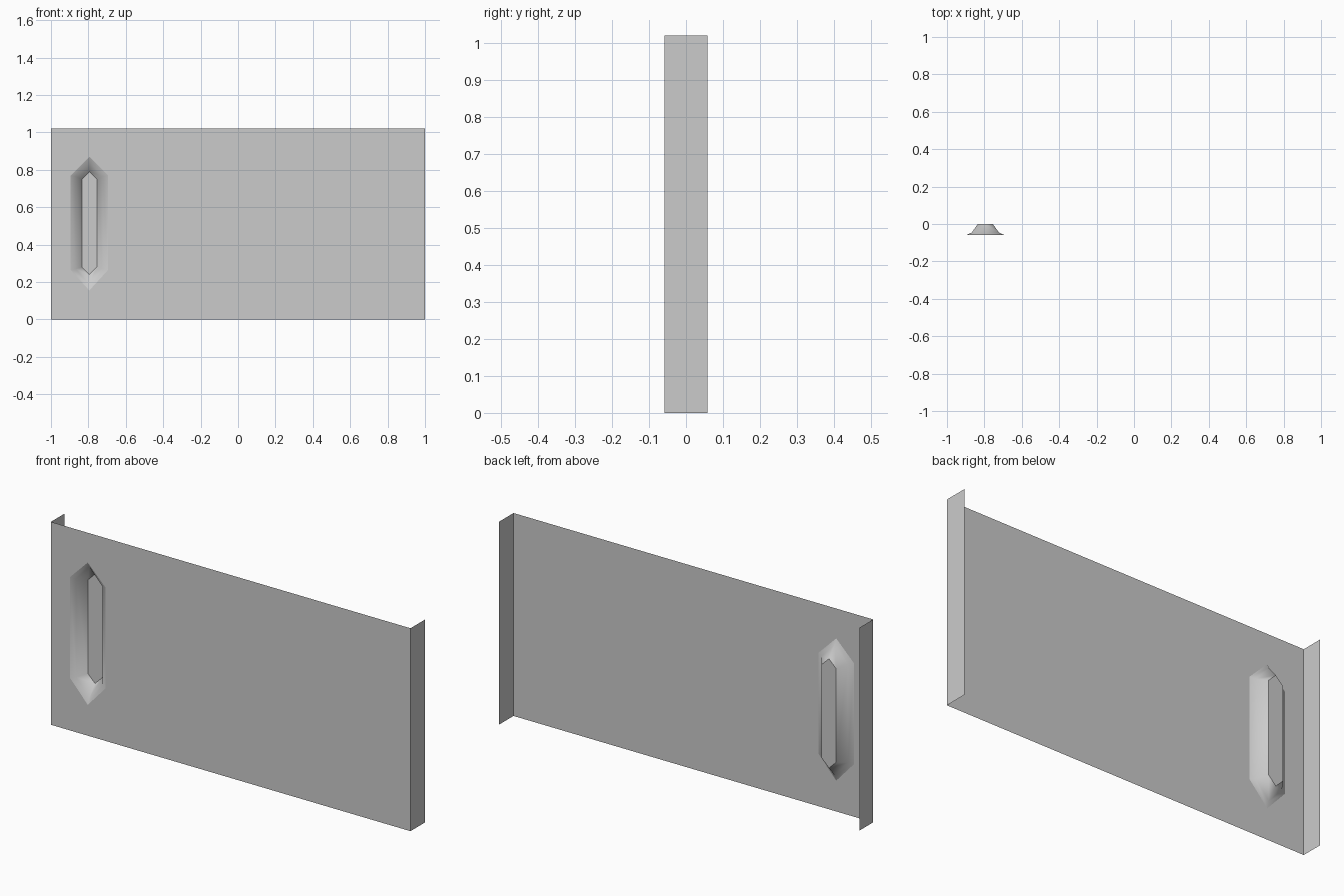
import bpy, bmesh

if "Cube" in bpy.data.objects:
    bpy.data.objects.remove(bpy.data.objects["Cube"])

W, H, FRONT, CX = 1.0, 1.02, -0.058, -0.795


def finish(bm, name):
    me = bpy.data.meshes.new(name)
    bm.to_mesh(me)
    bm.free()
    ob = bpy.data.objects.new(name, me)
    bpy.context.collection.objects.link(ob)
    return ob


def hexagon(half, tip_lo, sh_lo, sh_hi, tip_hi, y):
    return [(CX, y, tip_lo), (CX + half, y, sh_lo), (CX + half, y, sh_hi),
            (CX, y, tip_hi), (CX - half, y, sh_hi), (CX - half, y, sh_lo)]


def loop(bm, pts):
    vs = [bm.verts.new(p) for p in pts]
    return vs, [bm.edges.new((vs[i], vs[i - 1])) for i in range(len(vs))]


# Rings of the pull recess, rim to floor
rings = [hexagon(0.10, 0.155, 0.265, 0.77, 0.87, FRONT),
         hexagon(0.073, 0.185, 0.27, 0.765, 0.845, -0.046),
         hexagon(0.04, 0.24, 0.28, 0.75, 0.79, 0.0)]

# Front sheet with a hexagonal opening and two folded side flanges
bm = bmesh.new()
rect, edges = loop(bm, [(-W, FRONT, 0), (W, FRONT, 0), (W, FRONT, H), (-W, FRONT, H)])
edges += loop(bm, rings[0])[1]
bmesh.ops.triangle_fill(bm, edges=edges, use_beauty=True, normal=(0, -1, 0))
for lo, hi, back in ((rect[0], rect[3], 0.05), (rect[1], rect[2], 0.058)):
    a = bm.verts.new((lo.co.x, back, 0))
    b = bm.verts.new((hi.co.x, back, H))
    bm.faces.new((lo, a, b, hi) if lo.co.x > 0 else (lo, hi, b, a))
bmesh.ops.dissolve_limit(bm, angle_limit=0.01, verts=[], edges=[])
finish(bm, "door_panel")

# Pressed-in handle recess
bm = bmesh.new()
vr = [[bm.verts.new(p) for p in r] for r in rings]
for outer, inner in zip(vr, vr[1:]):
    for i in range(6):
        j = (i + 1) % 6
        f = bm.faces.new((outer[i], outer[j], inner[j], inner[i]))
        f.smooth = True
bm.faces.new(vr[-1])
for e in bm.edges:
    if all(v in vr[-1] for v in e.verts):
        e.smooth = False
finish(bm, "handle_recess")
